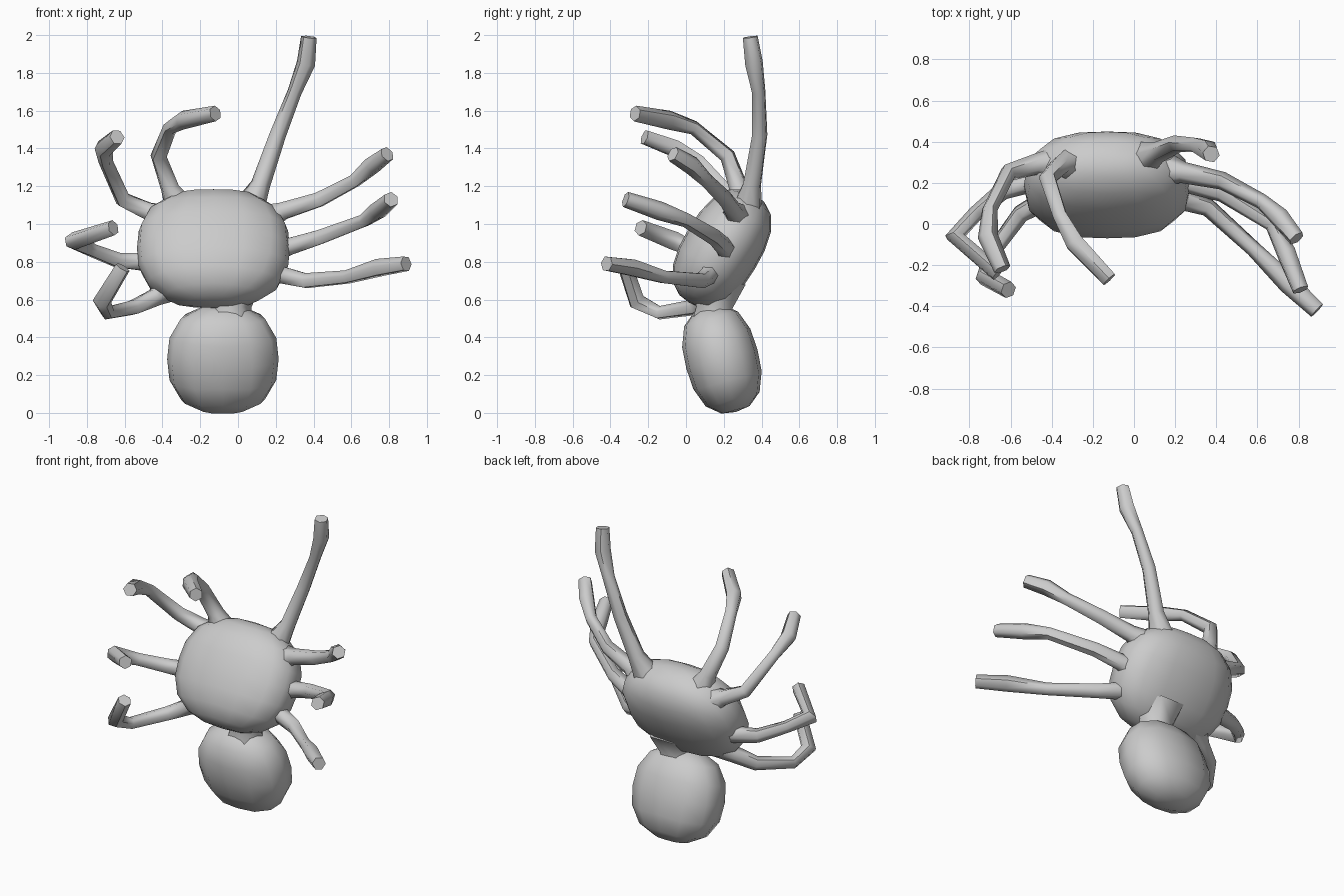
import bpy, bmesh, math


def finish(ob, angle=60):
    bpy.ops.object.select_all(action='DESELECT')
    ob.select_set(True)
    bpy.context.view_layer.objects.active = ob
    if ob.type == 'CURVE':
        bpy.ops.object.convert(target='MESH')
    bpy.ops.object.shade_smooth_by_angle(angle=math.radians(angle))


def blob(name, centre, size, tilt, sides, rings, p):
    """Slightly boxy, tilted ellipsoid."""
    bm = bmesh.new()
    bmesh.ops.create_uvsphere(bm, u_segments=sides, v_segments=rings, radius=1)
    for v in bm.verts:
        v.co /= sum(abs(c) ** p for c in v.co) ** (1 / p)
        v.co = [c * s for c, s in zip(v.co, size)]
    me = bpy.data.meshes.new(name)
    bm.to_mesh(me)
    bm.free()
    ob = bpy.data.objects.new(name, me)
    bpy.context.collection.objects.link(ob)
    ob.location = centre
    ob.rotation_euler.x = math.radians(tilt)
    finish(ob)


def tube(name, pts, radii):
    cu = bpy.data.curves.new(name, 'CURVE')
    cu.dimensions = '3D'
    cu.bevel_depth = 1
    cu.bevel_resolution = 1
    cu.use_fill_caps = True
    sp = cu.splines.new('POLY')
    sp.points.add(len(pts) - 1)
    for q, co, r in zip(sp.points, pts, radii):
        q.co = (*co, 1)
        q.radius = r
    ob = bpy.data.objects.new(name, cu)
    bpy.context.collection.objects.link(ob)
    finish(ob)


# Rounded body, smaller hanging segment and the waist between them
blob("body", (-0.13, 0.19, 0.87), (0.405, 0.205, 0.335), -31, 16, 10, 2.5)
blob("abdomen", (-0.08, 0.19, 0.285), (0.295, 0.195, 0.29), 15, 12, 8, 2.5)
tube("waist", [(-0.04, 0.17, 0.70), (-0.04, 0.15, 0.56), (-0.05, 0.15, 0.44)],
     [0.17, 0.11, 0.15])

# Legs: paths from inside the body to the tip
legs = {
    "right_leg_1": [(0.03, 0.31, 1.03), (0.12, 0.35, 1.21), (0.21, 0.39, 1.47),
                    (0.30, 0.385, 1.70), (0.36, 0.36, 1.85), (0.375, 0.34, 1.99)],
    "right_leg_2": [(0.10, 0.28, 1.01), (0.24, 0.25, 1.07), (0.43, 0.21, 1.13),
                    (0.62, 0.11, 1.23), (0.71, 0.03, 1.31), (0.79, -0.07, 1.37)],
    "right_leg_3": [(0.12, 0.20, 0.84), (0.27, 0.20, 0.88), (0.43, 0.15, 0.93),
                    (0.67, 0.00, 1.02), (0.74, -0.14, 1.07), (0.81, -0.32, 1.13)],
    "right_leg_4": [(0.10, 0.13, 0.78), (0.23, 0.12, 0.73), (0.36, 0.08, 0.70),
                    (0.58, -0.12, 0.72), (0.75, -0.29, 0.77), (0.89, -0.42, 0.79)],
    "left_leg_1": [(-0.29, 0.29, 1.05), (-0.36, 0.28, 1.19), (-0.42, 0.22, 1.36),
                   (-0.36, 0.04, 1.51), (-0.29, -0.09, 1.55), (-0.12, -0.27, 1.585)],
    "left_leg_2": [(-0.38, 0.28, 1.02), (-0.48, 0.29, 1.07), (-0.61, 0.25, 1.13),
                   (-0.70, 0.07, 1.33), (-0.71, -0.06, 1.40), (-0.64, -0.22, 1.46)],
    "left_leg_3": [(-0.40, 0.20, 0.82), (-0.52, 0.20, 0.80), (-0.64, 0.16, 0.81),
                   (-0.77, 0.05, 0.86), (-0.87, -0.06, 0.91), (-0.66, -0.24, 0.98)],
    "left_leg_4": [(-0.34, 0.14, 0.68), (-0.44, 0.11, 0.61), (-0.55, 0.05, 0.56),
                   (-0.69, -0.14, 0.53), (-0.72, -0.26, 0.59), (-0.61, -0.32, 0.77)],
}
for name, path in legs.items():
    tube(name, path, [0.10, 0.052, 0.044, 0.038, 0.05, 0.042])
